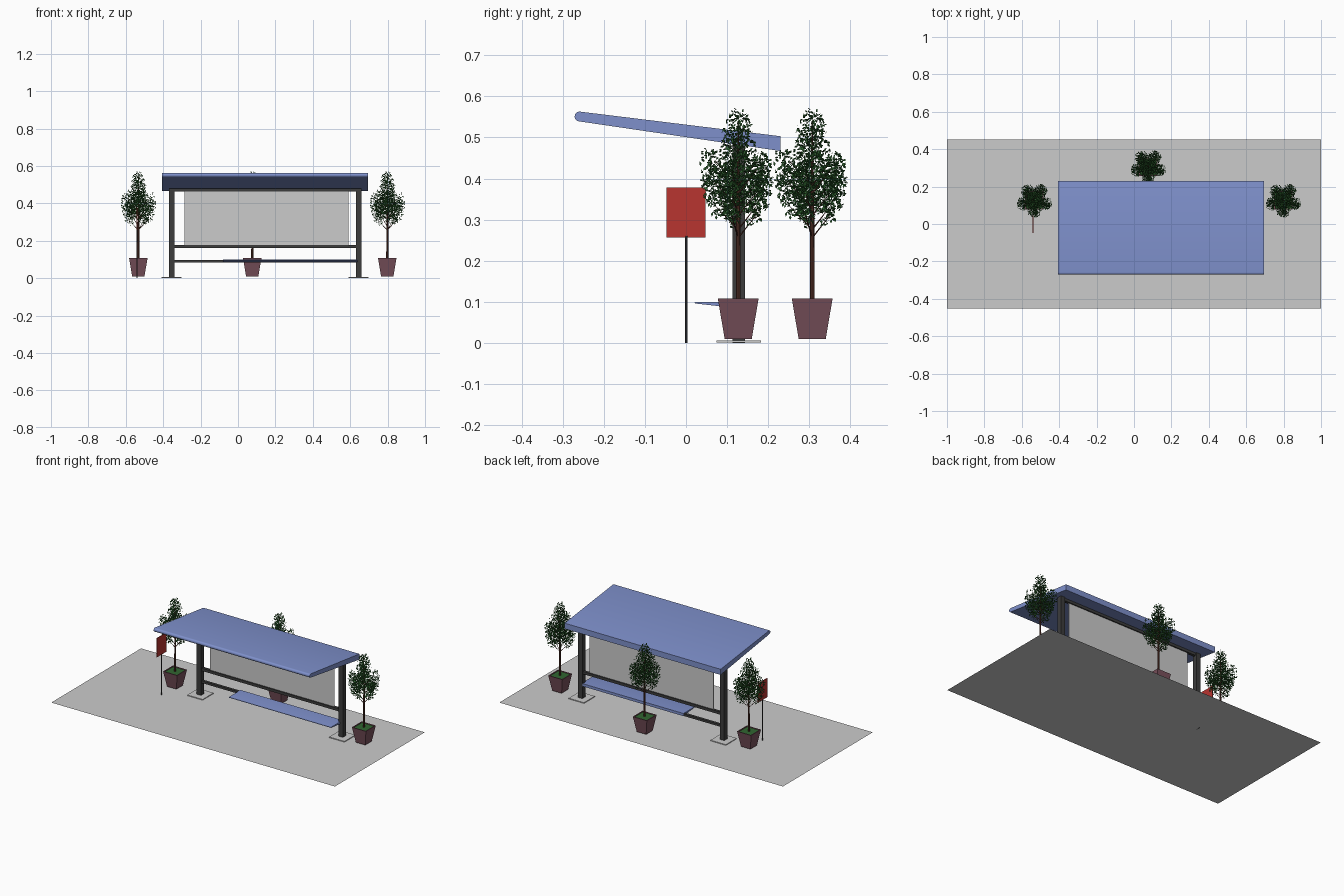
import bpy, bmesh, math, random
from mathutils import Vector

if "Cube" in bpy.data.objects:
    bpy.data.objects.remove(bpy.data.objects["Cube"])

random.seed(4)


def material(name, rgb):
    m = bpy.data.materials.new(name)
    m.diffuse_color = (*rgb, 1)
    m.use_nodes = True
    m.node_tree.nodes["Principled BSDF"].inputs["Base Color"].default_value = m.diffuse_color
    return m


BLUE = material("blue_metal", (0.21, 0.28, 0.60))
DARK = material("dark_metal", (0.045, 0.045, 0.045))
RED = material("sign_red", (0.48, 0.035, 0.03))
POT = material("pot_plum", (0.19, 0.08, 0.105))
LEAF = material("leaf_green", (0.03, 0.13, 0.03))
BARK = material("bark", (0.09, 0.03, 0.02))


def finish(name, bm, mat=None):
    bmesh.ops.recalc_face_normals(bm, faces=bm.faces)
    me = bpy.data.meshes.new(name)
    bm.to_mesh(me)
    bm.free()
    if mat:
        me.materials.append(mat)
    ob = bpy.data.objects.new(name, me)
    bpy.context.collection.objects.link(ob)
    return ob


def box(name, x0, x1, y0, y1, z0, z1, mat=None):
    bm = bmesh.new()
    bmesh.ops.create_cube(bm, size=1)
    for v in bm.verts:
        v.co = ((x0 + x1) / 2 + v.co.x * (x1 - x0),
                (y0 + y1) / 2 + v.co.y * (y1 - y0),
                (z0 + z1) / 2 + v.co.z * (z1 - z0))
    return finish(name, bm, mat)


def slab(name, profile, x0, x1, mat):
    """Extrude a y-z profile along x."""
    bm = bmesh.new()
    f = bm.faces.new([bm.verts.new((x0, y, z)) for y, z in profile])
    ext = bmesh.ops.extrude_face_region(bm, geom=[f])
    vs = [g for g in ext["geom"] if isinstance(g, bmesh.types.BMVert)]
    bmesh.ops.translate(bm, verts=vs, vec=(x1 - x0, 0, 0))
    ob = finish(name, bm, mat)
    ob.data.shade_smooth()
    ob.data.set_sharp_from_angle(angle=math.radians(35))
    return ob


def tapered_slab(name, x0, x1, nose, r, back_y, back_lo, back_hi, mat):
    # round front nose, thickening towards the back edge
    arc = [(nose[0] - r * math.sin(a), nose[1] + r * math.cos(a))
           for a in [math.pi * i / 8 for i in range(9)]]
    return slab(name, arc + [(back_y, back_lo), (back_y, back_hi)], x0, x1, mat)


def limb(bm, a, b, r0, r1, sides=6):
    a, b = Vector(a), Vector(b)
    geo = bmesh.ops.create_cone(bm, cap_ends=True, segments=sides,
                                radius1=r0, radius2=r1, depth=(b - a).length)
    rot = (b - a).to_track_quat('Z', 'Y')
    for v in geo["verts"]:
        v.co = rot @ v.co + (a + b) / 2


# paving
bm = bmesh.new()
bm.faces.new([bm.verts.new(p) for p in
              ((-1, -.452, 0), (1, -.452, 0), (1, .452, 0), (-1, .452, 0))])
finish("paving", bm)

# shelter frame
for side, x in (("left", -0.355), ("right", 0.645)):
    box(side + "_post", x - .015, x + .015, .113, .144, 0, .48, DARK)
    box(side + "_base_plate", x - .054, x + .054, .074, .183, .001, .006)
for name, z0, z1 in (("top_beam", .463, .48), ("middle_beam", .16, .177),
                     ("bench_rail", .083, .097)):
    box(name, -.345, .635, .12, .137, z0, z1, DARK)
box("back_panel", -.285, .59, .127, .13, .172, .468)

# roof and bench
tapered_slab("roof", -.405, .695, (-.259, .551), .012, .23, .467, .503, BLUE)
tapered_slab("bench_seat", -.08, .64, (.023, .098), .002, .14, .083, .1, BLUE)

# bus stop sign
box("sign_board", -.542, -.538, -.047, .048, .257, .378, RED)
bm = bmesh.new()
limb(bm, (-.54, .001, 0), (-.54, .001, .26), .003, .003, 10)
finish("sign_pole", bm, DARK)


# planter pot: square tub with an open, recessed top
def make_pot():
    bm = bmesh.new()
    rings = []
    for h, z in ((.033, .01), (.0495, .108), (.044, .108), (.043, .1)):
        rings.append([bm.verts.new((sx * h, sy * h, z)) for sx, sy in
                      ((-1, -1), (1, -1), (1, 1), (-1, 1))])
    for a, b in zip(rings, rings[1:]):
        for i in range(4):
            j = (i + 1) % 4
            bm.faces.new((a[i], a[j], b[j], b[i]))
    bm.faces.new(rings[0])
    return finish("planter_pot_1", bm, POT)


# leaf clumps: (centre, radius, half height), one tall core and a ring of boughs
clumps = [(Vector((0, 0, .455)), .046, .118)]
for i in range(5):
    a = math.radians(55 + 72 * i)
    clumps.append((Vector((.058 * math.cos(a), .058 * math.sin(a),
                           .37 + .02 * (i % 2))), .036, .09))


def make_wood():
    bm = bmesh.new()
    limb(bm, (0, 0, .1), (.002, 0, .3), .006, .005, 8)
    limb(bm, (.002, 0, .3), (0, 0, .54), .005, .001, 8)
    for c, r, h in clumps[1:]:
        for t in (-.6, 0, .6):
            tip = c * 1.0
            tip.z += h * t
            limb(bm, (0, 0, tip.z - .06), tip, .002, .0007, 5)
    return finish("tree_wood_1", bm, BARK)


def make_leaves():
    bm = bmesh.new()
    for k, (c, r, h) in enumerate(clumps):
        for _ in range(750 if k == 0 else 330):
            d = Vector([random.gauss(0, 1) for _ in range(3)]).normalized()
            d *= random.random() ** .45
            # boughs lean outward as they rise
            lean = 1 + .25 * d.z if k else 1
            p = Vector((c.x * lean + d.x * r, c.y * lean + d.y * r, c.z + d.z * h))
            u = Vector([random.gauss(0, 1) for _ in range(3)]).normalized()
            w = u.orthogonal().normalized()
            s = random.uniform(.004, .0065)
            bm.faces.new([bm.verts.new(p + q) for q in
                          (u * s, w * s * .65, -u * s, -w * s * .65)])
    return finish("tree_leaves_1", bm, LEAF)


parts = [make_pot(), box("planter_soil_1", -.043, .043, -.043, .043, .098, .104, LEAF),
         make_wood(), make_leaves()]
spots = [(-.533, .127), (.798, .127), (.076, .307)]
for n, (x, y) in enumerate(spots, 1):
    for ob in parts:
        o = ob if n == 1 else ob.copy()
        if n > 1:
            o.name = ob.name[:-1] + str(n)
            bpy.context.collection.objects.link(o)
        o.location = (x, y, 0)
